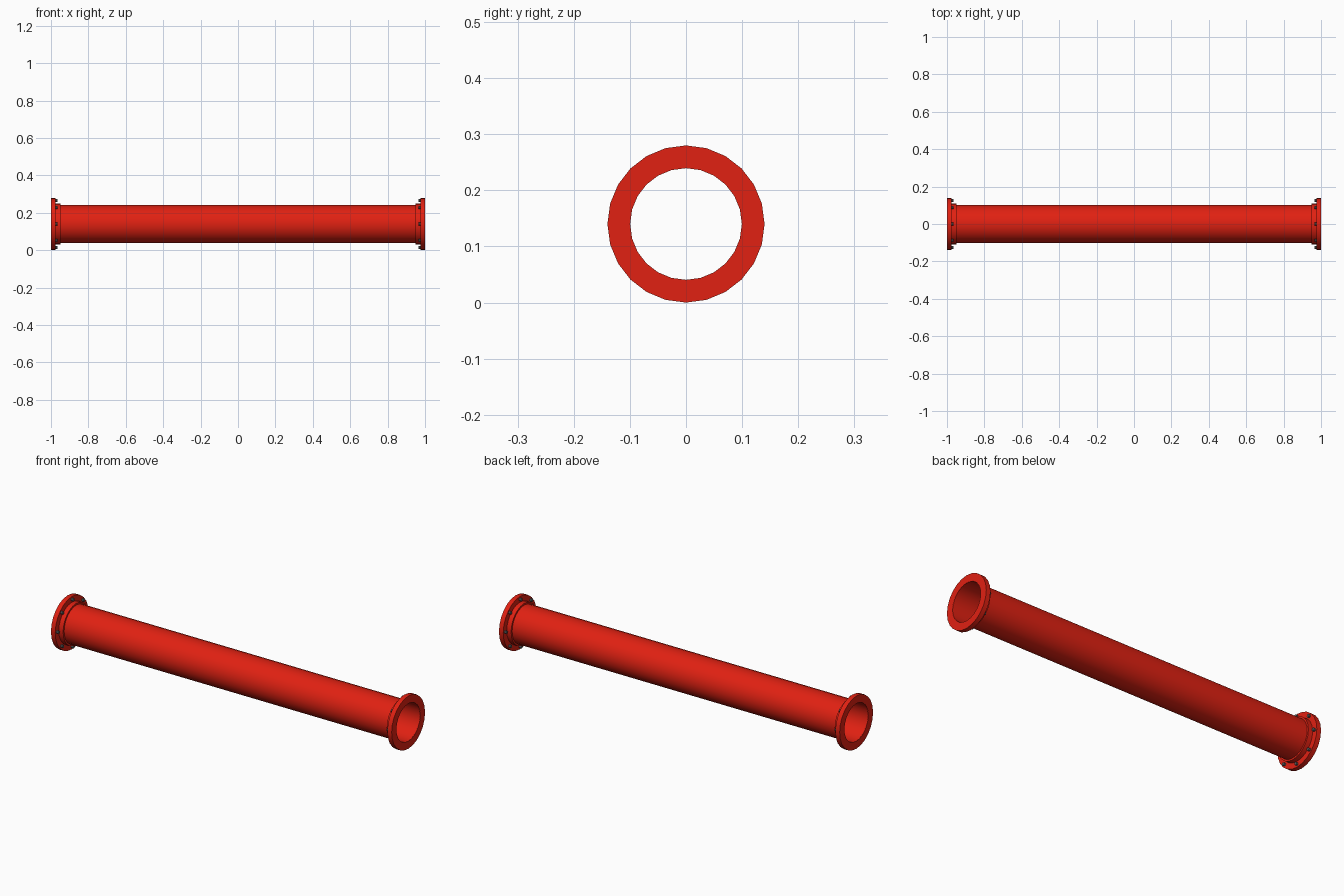
import bpy, bmesh, math
from mathutils import Matrix

if "Cube" in bpy.data.objects:
    bpy.data.objects.remove(bpy.data.objects["Cube"])

SIDES, ZC = 24, 0.14


def material(name, rgb):
    m = bpy.data.materials.new(name)
    m.diffuse_color = (*rgb, 1)
    m.use_nodes = True
    m.node_tree.nodes["Principled BSDF"].inputs["Base Color"].default_value = m.diffuse_color
    return m


red = material("red_paint", (0.75, 0.015, 0.006))
steel = material("dark_steel", (0.12, 0.13, 0.13))


def finish(bm, name, mat):
    bmesh.ops.recalc_face_normals(bm, faces=bm.faces)
    me = bpy.data.meshes.new(name)
    bm.to_mesh(me)
    bm.free()
    me.materials.append(mat)
    ob = bpy.data.objects.new(name, me)
    bpy.context.collection.objects.link(ob)
    ob.location.z = ZC
    bpy.ops.object.select_all(action='DESELECT')
    ob.select_set(True)
    bpy.context.view_layer.objects.active = ob
    bpy.ops.object.shade_smooth_by_angle(angle=math.radians(30))
    return ob


def lathe(name, profile, mat):
    """Revolve a closed (x, radius) profile around the x axis."""
    bm = bmesh.new()
    rings = []
    for i in range(SIDES):
        a = 2 * math.pi * i / SIDES
        rings.append([bm.verts.new((x, r * math.sin(a), r * math.cos(a))) for x, r in profile])
    n = len(profile)
    for i in range(SIDES):
        p, q = rings[i], rings[(i + 1) % SIDES]
        for j in range(n):
            k = (j + 1) % n
            bm.faces.new((p[j], p[k], q[k], q[j]))
    return finish(bm, name, mat)


# Thin-walled pipe
lathe("pipe", [(-0.999, 0.0995), (-0.999, 0.101), (0.999, 0.101), (0.999, 0.0995)], red)

for side, s in (("left", -1), ("right", 1)):
    # End flange with its stepped collar
    lathe(side + "_flange", [(s * x, r) for x, r in (
        (1, 0.1), (1, 0.14), (0.975, 0.14), (0.975, 0.11), (0.95, 0.11), (0.95, 0.1))], red)
    # Eight bolt heads on the inner face of the flange
    bm = bmesh.new()
    for i in range(8):
        a = i * math.pi / 4
        place = Matrix.Translation((s * 0.974, 0.125 * math.sin(a), 0.125 * math.cos(a)))
        bmesh.ops.create_cone(bm, cap_ends=True, segments=8, radius1=0.008, radius2=0.008,
                              depth=0.02, matrix=place @ Matrix.Rotation(math.pi / 2, 4, 'Y'))
    finish(bm, side + "_bolts", steel)
